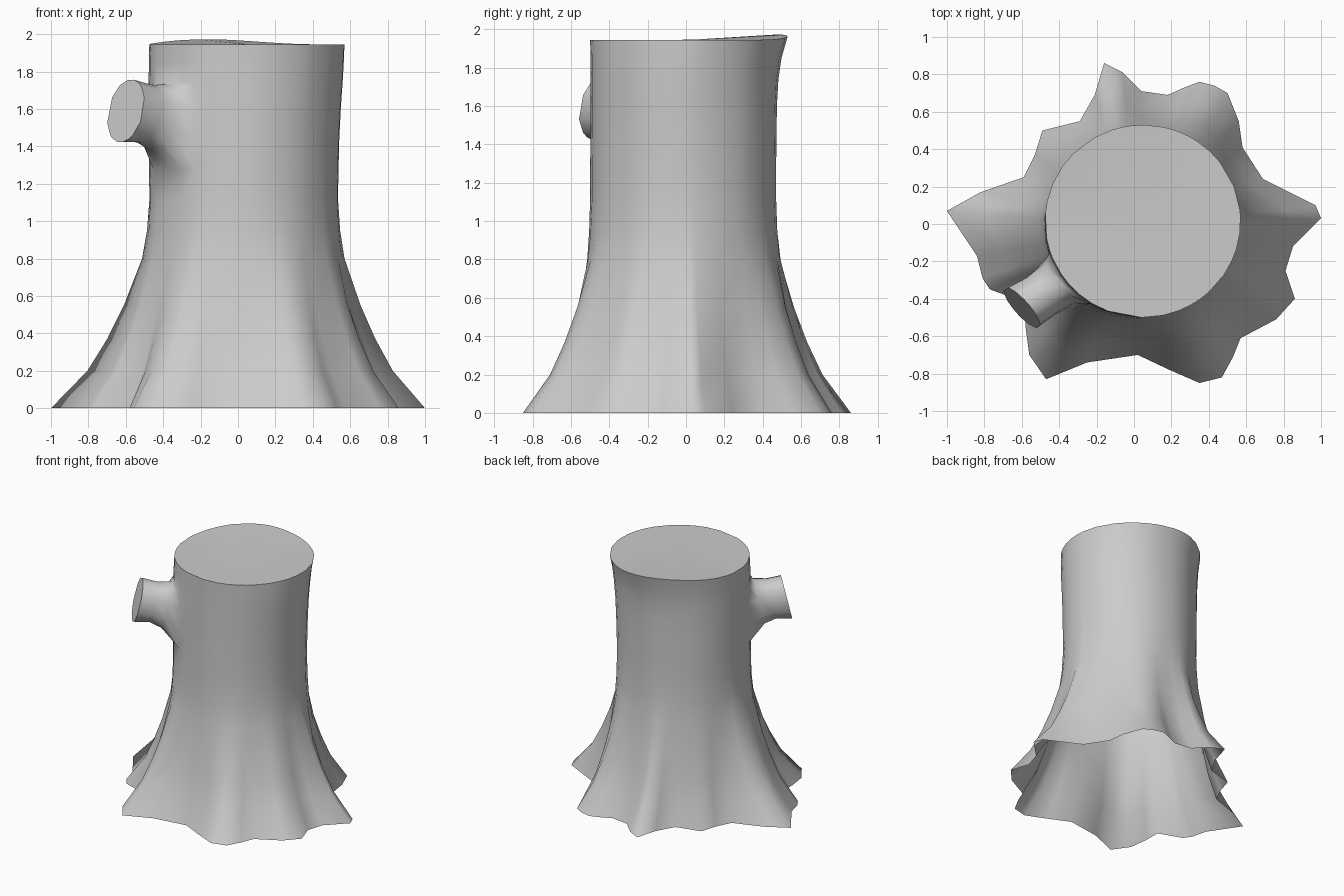
import bpy, bmesh
from math import sin, cos, atan2, radians
from mathutils import Vector

if "Cube" in bpy.data.objects:
    bpy.data.objects.remove(bpy.data.objects["Cube"])

# Root outline on the ground, counter-clockwise from +x
ROOTS = [(1, .03), (.97, .10), (.69, .24), (.58, .41), (.56, .55), (.50, .70), (.43, .74),
         (.35, .76), (.27, .73), (.18, .69), (.04, .71), (-.06, .81), (-.16, .86),
         (-.21, .69), (-.29, .55), (-.49, .50), (-.53, .37), (-.59, .25), (-.82, .17),
         (-1, .07), (-.84, -.17), (-.81, -.29), (-.77, -.35), (-.58, -.42), (-.58, -.55),
         (-.56, -.70), (-.47, -.83), (-.25, -.74), (.02, -.70), (.19, -.78), (.35, -.85),
         (.47, -.82), (.53, -.71), (.57, -.61), (.76, -.51), (.86, -.40), (.81, -.25), (.85, -.12)]
# Rows: height, root blend, trunk centre x, y, radius x, y
ROWS = [(0, 1, .03, -.015, .505, .485), (.2, .63, .03, -.015, .505, .485),
        (.37, .43, .03, -.015, .505, .485), (.55, .26, .03, -.015, .505, .485),
        (.8, .075, .03, -.015, .505, .485), (.95, .025, .03, -.015, .505, .485),
        (1.12, 0, .03, -.015, .505, .485), (1.28, 0, .03, -.015, .508, .485),
        (1.44, 0, .032, -.013, .51, .485), (1.6, 0, .035, -.012, .515, .486),
        (1.74, 0, .04, -.008, .52, .49), (1.85, 0, .044, 0, .522, .498),
        (1.945, 0, .047, .015, .523, .515)]
N = len(ROOTS)
bm = bmesh.new()

# Trunk wall, flaring into the roots
angles = [atan2(y + .015, x - .03) for x, y in ROOTS]
grid = []
for z, t, cx, cy, rx, ry in ROWS:
    ring = []
    for (bx, by), a in zip(ROOTS, angles):
        x, y = cx + rx * cos(a), cy + ry * sin(a)
        h = z
        if z > 1.9:  # rim rises at the back left
            h += .028 * max(0, cos(a - radians(115))) ** 4
        ring.append(bm.verts.new((x + (bx - x) * t, y + (by - y) * t, h)))
    grid.append(ring)

C0, C1, R0, R1 = 21, 26, 7, 10  # opening for the branch stub
for r in range(len(ROWS) - 1):
    for c in range(N):
        if R0 <= r < R1 and C0 <= c < C1:
            continue
        d = (c + 1) % N
        bm.faces.new((grid[r][c], grid[r][d], grid[r + 1][d], grid[r + 1][c]))

sharp = []


def cap(ring, centre):
    mid = bm.verts.new(centre)
    for a, b in zip(ring, ring[1:] + ring[:1]):
        bm.faces.new((a, b, mid))
        sharp.append((a, b))


# Sawn top
cap(grid[-1], (.047, .015, 1.945))

# Branch stub grown out of the opening
loop = ([grid[R0][c] for c in range(C0, C1)] + [grid[r][C1] for r in range(R0, R1)]
        + [grid[R1][c] for c in range(C1, C0, -1)] + [grid[r][C0] for r in range(R1, R0, -1)])
side = Vector((.66, -.75, 0))
up = Vector((.18, .15, 1))
hub = sum((v.co for v in loop), Vector()) / len(loop)
turn = [atan2((v.co - hub).z / .23, (v.co - hub).dot(side) / .21) for v in loop]
prev = loop
for centre, rh, rv in [((-.425, -.335, 1.555), .145, .178),
                       ((-.50, -.385, 1.575), .135, .155),
                       ((-.60, -.448, 1.59), .144, .168)]:
    ring = [bm.verts.new(Vector(centre) + side * rh * cos(a) + up * rv * sin(a)) for a in turn]
    for i in range(len(loop)):
        j = (i + 1) % len(loop)
        bm.faces.new((prev[i], prev[j], ring[j], ring[i]))
    prev = ring
cap(prev, (-.60, -.448, 1.59))

# Smooth bark, crisp sawn edges
bmesh.ops.recalc_face_normals(bm, faces=bm.faces[:])
for f in bm.faces:
    f.smooth = True
for a, b in sharp:
    bm.edges.get((a, b)).smooth = False

mesh = bpy.data.meshes.new("tree_stump")
bm.to_mesh(mesh)
bm.free()
stump = bpy.data.objects.new("tree_stump", mesh)
bpy.context.collection.objects.link(stump)
